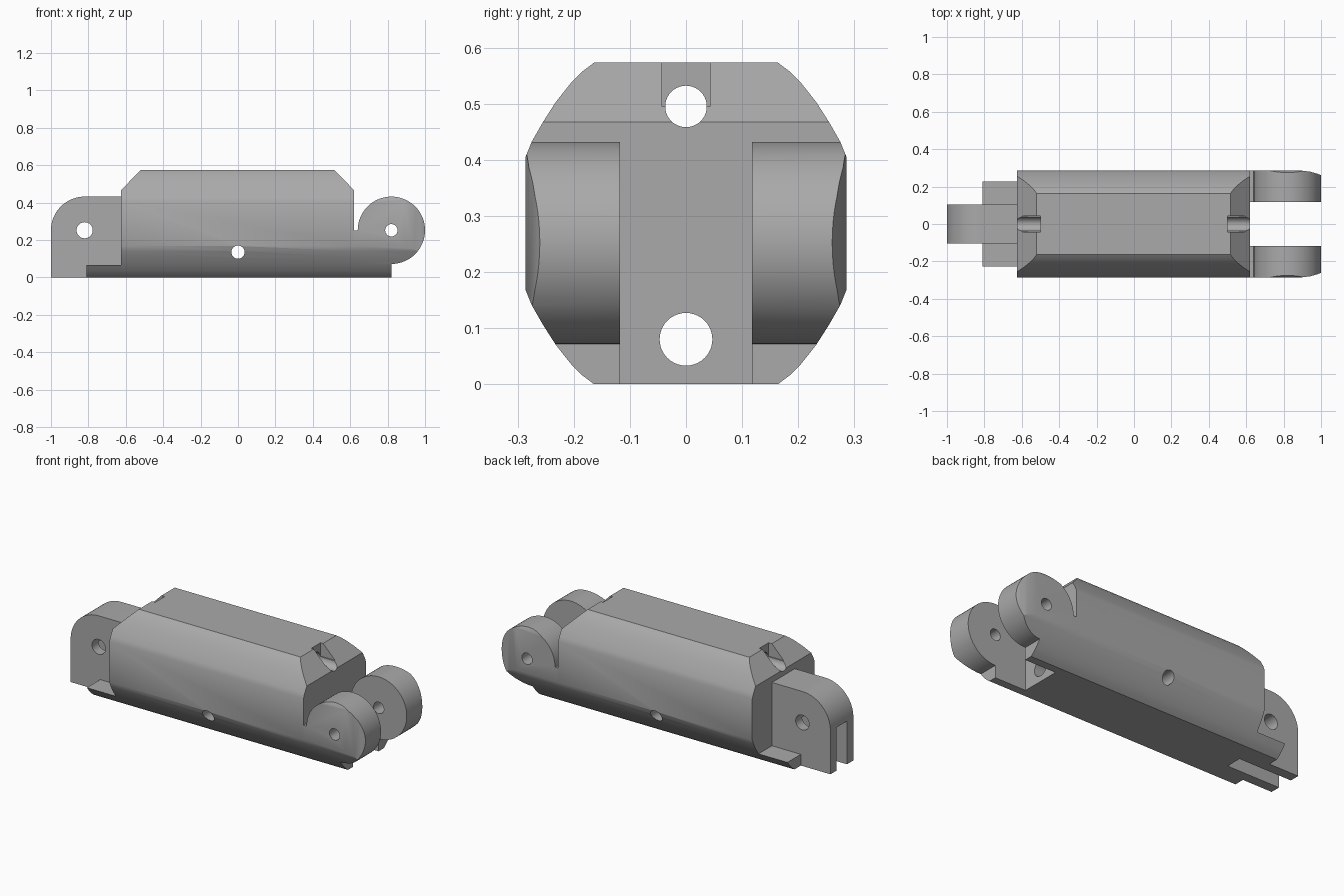
import bpy
import bmesh
from math import sin, cos, radians

cube = bpy.data.objects.get("Cube")
if cube:
    bpy.data.objects.remove(cube, do_unlink=True)

grey = bpy.data.materials.new("plain grey")
grey.use_nodes = True
GREY = (0.4, 0.4, 0.4, 1)
grey.diffuse_color = GREY
grey.node_tree.nodes["Principled BSDF"].inputs["Base Color"].default_value = GREY

# Where a profile point (a, b) at depth d lands for each extrusion axis
PLACE = {
    "x": lambda a, b, d: (d, a, b),
    "y": lambda a, b, d: (a, d, b),
    "z": lambda a, b, d: (a, b, d),
}


def prism(name, points, axis, lo, hi):
    bm = bmesh.new()
    ring = [bm.verts.new(PLACE[axis](a, b, lo)) for a, b in points]
    face = bm.faces.new(ring)
    top = bmesh.ops.extrude_face_region(bm, geom=[face])["geom"]
    move = PLACE[axis](0, 0, hi - lo)
    bmesh.ops.translate(bm, vec=move, verts=[g for g in top if isinstance(g, bmesh.types.BMVert)])
    bmesh.ops.recalc_face_normals(bm, faces=bm.faces)
    mesh = bpy.data.meshes.new(name)
    bm.to_mesh(mesh)
    bm.free()
    mesh.materials.append(grey)
    obj = bpy.data.objects.new(name, mesh)
    bpy.context.collection.objects.link(obj)
    return obj


def arc(a, b, r, start, end, steps=32):
    angles = [radians(start + (end - start) * i / steps) for i in range(steps + 1)]
    return [(a + r * cos(t), b + r * sin(t)) for t in angles]


def rod(a, b, r, axis, lo=-2, hi=2):
    return prism("cutter", arc(a, b, r, 0, 360, 40)[:-1], axis, lo, hi)


def box(x0, x1, y0, y1, z0, z1):
    return prism("cutter", [(x0, z0), (x1, z0), (x1, z1), (x0, z1)], "y", y0, y1)


def carve(obj, cutter, operation="DIFFERENCE"):
    cutter.hide_render = True
    mod = obj.modifiers.new("carve", "BOOLEAN")
    mod.object, mod.operation, mod.solver = cutter, operation, "EXACT"
    bpy.context.view_layer.objects.active = obj
    bpy.ops.object.modifier_apply(modifier=mod.name)
    bpy.data.objects.remove(cutter, do_unlink=True)


# Rounded cross-section shared by the whole outside
TOP, MID = 0.573, 0.2865
quarter = [(0.286, 0.405), (0.275, 0.432), (0.255, 0.467), (0.232, 0.503),
           (0.205, 0.537), (0.185, 0.557), (0.164, TOP)]
right_half = [(y, 2 * MID - z) for y, z in reversed(quarter)] + quarter
section = right_half + [(-y, z) for y, z in reversed(right_half)]


def shell():
    return prism("cutter", section, "x", -2, 2)


PIN_X, PIN_Z, LUG_R = 0.82, 0.252, 0.18
BACK, FRONT = -0.625, 0.62
CABLE_Z, CABLE_R = 0.08, 0.047

# Main body with chamfered upper ends
body = prism("body", [(BACK, 0), (FRONT, 0), (FRONT, 0.467), (0.515, TOP + 0.001),
                      (-0.52, TOP + 0.001), (BACK, 0.467)], "y", -0.4, 0.4)
carve(body, shell(), "INTERSECT")
carve(body, rod(0, CABLE_Z, CABLE_R, "x"))
carve(body, rod(0, 0.495, 0.037, "x"))
carve(body, rod(0, 0.135, 0.035, "y"))
for x0, x1 in ((-0.8, -0.5), (0.5, 0.8)):
    carve(body, box(x0, x1, -0.043, 0.043, 0.495, 0.7))

# Pair of hinge lugs, with tapered outer tips
lug_side = [(FRONT, 0), (PIN_X, 0)] + arc(PIN_X, PIN_Z, LUG_R, -90, 180, 48) + [(FRONT, PIN_Z)]
parts = [body]
for side, label in ((1, "left"), (-1, "right")):
    lug = prism(label + "_hinge_lug", lug_side, "y", side * 0.118, side * 0.4)
    carve(lug, shell(), "INTERSECT")
    tip = [(0.88, 0.287), (0.94, 0.28), (0.98, 0.269), (1.02, 0.252), (1.1, 0.4), (0.88, 0.4)]
    carve(lug, prism("cutter", [(x, side * y) for x, y in tip], "z", -1, 1))
    carve(lug, rod(PIN_X, PIN_Z, 0.033, "y"))
    parts.append(lug)

    # Floor ledge beside the tongue
    ledge = prism(label + "_floor_ledge", [(-0.81, 0), (BACK, 0), (BACK, 0.065), (-0.81, 0.065)],
                  "y", side * 0.105, side * 0.4)
    carve(ledge, shell(), "INTERSECT")
    parts.append(ledge)

# Hinge tongue with a rounded upper corner, pin hole and cable slot
tongue_side = [(-1, 0), (BACK, 0), (BACK, PIN_Z + LUG_R)] + arc(-PIN_X, PIN_Z, LUG_R, 90, 180, 24)
tongue = prism("hinge_tongue", tongue_side, "y", -0.105, 0.105)
carve(tongue, rod(0, CABLE_Z, CABLE_R, "x"))
carve(tongue, box(-1.1, -0.66, -CABLE_R, CABLE_R, -0.1, 0.25))
carve(tongue, rod(-PIN_X, PIN_Z, 0.043, "y"))
parts.append(tongue)

# Smooth the curves and keep the edges crisp
bpy.ops.object.select_all(action="DESELECT")
for obj in parts:
    obj.select_set(True)
bpy.context.view_layer.objects.active = body
bpy.ops.object.shade_smooth_by_angle(angle=radians(25))
